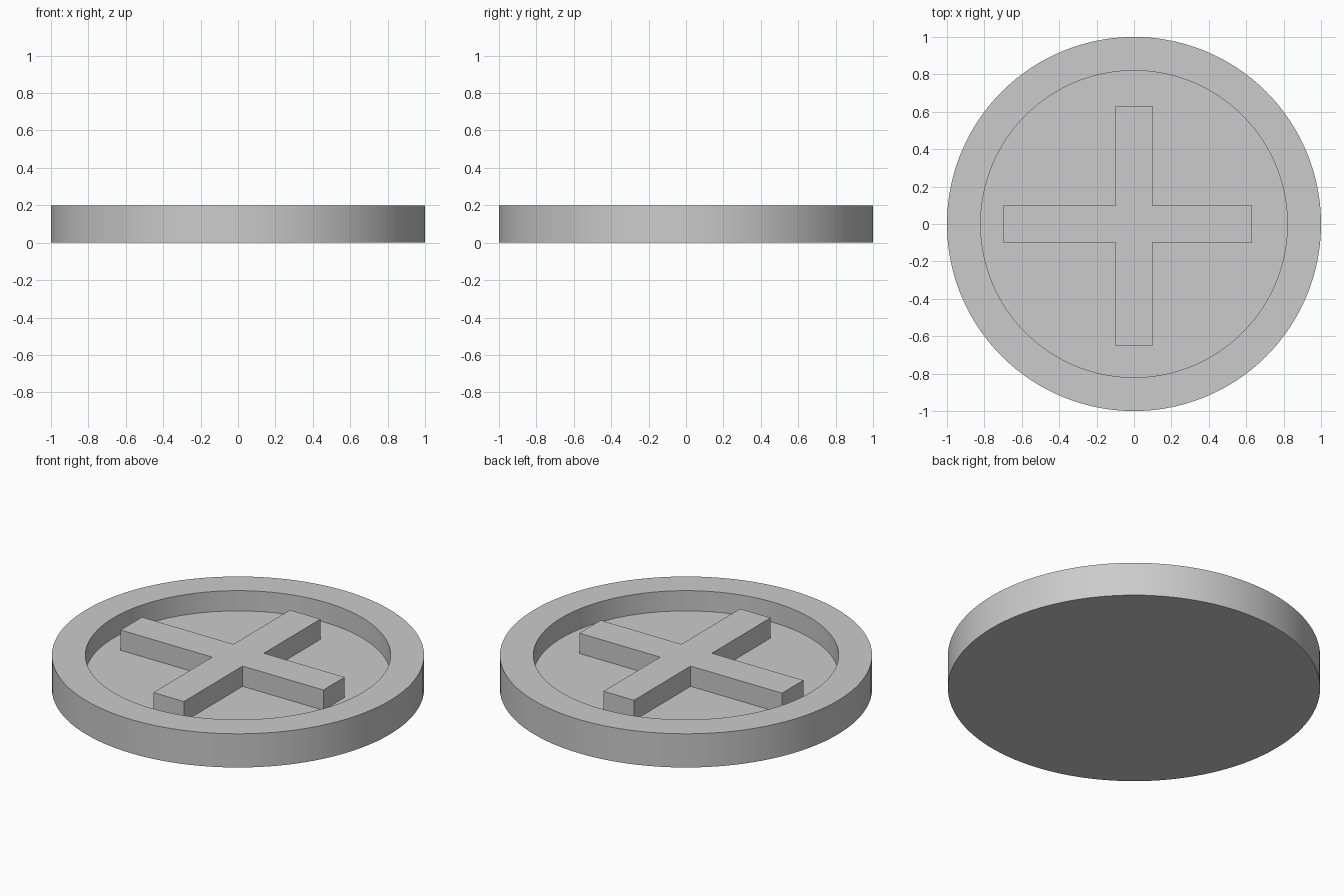
import bpy, bmesh, math

if "Cube" in bpy.data.objects:
    bpy.data.objects.remove(bpy.data.objects["Cube"])

grey = bpy.data.materials.new("plain grey")
grey.diffuse_color = (0.6, 0.6, 0.6, 1)
grey.use_nodes = True
grey.node_tree.nodes["Principled BSDF"].inputs["Base Color"].default_value = grey.diffuse_color

SEG, TOP, FLOOR = 128, 0.2, 0.08


def make_object(name, bm):
    bmesh.ops.recalc_face_normals(bm, faces=bm.faces)
    mesh = bpy.data.meshes.new(name)
    bm.to_mesh(mesh)
    bm.free()
    mesh.materials.append(grey)
    ob = bpy.data.objects.new(name, mesh)
    bpy.context.collection.objects.link(ob)
    return ob


# Dish: bottom, outer wall, flat rim, inner wall and recessed floor
bm = bmesh.new()
rings = []
for r, z in [(1, 0), (1, TOP), (0.82, TOP), (0.82, FLOOR)]:
    rings.append([bm.verts.new((r * math.cos(2 * math.pi * i / SEG),
                                r * math.sin(2 * math.pi * i / SEG), z))
                  for i in range(SEG)])
for a, b in zip(rings, rings[1:]):
    for i in range(SEG):
        j = (i + 1) % SEG
        bm.faces.new((a[i], a[j], b[j], b[i]))
bm.faces.new(rings[0])
bm.faces.new(rings[-1])
dish = make_object("round_dish", bm)
bpy.context.view_layer.objects.active = dish
dish.select_set(True)
bpy.ops.object.shade_smooth_by_angle(angle=math.radians(30))

# Raised cross, level with the rim, its arms slightly unequal
W, L, R, B, T = 0.1, -0.70, 0.63, -0.65, 0.63
outline = [(L, -W), (-W, -W), (-W, B), (W, B), (W, -W), (R, -W),
           (R, W), (W, W), (W, T), (-W, T), (-W, W), (L, W)]
bm = bmesh.new()
base = bm.faces.new([bm.verts.new((x, y, FLOOR)) for x, y in outline])
top = bmesh.ops.extrude_face_region(bm, geom=[base], use_keep_orig=True)
bmesh.ops.translate(bm, vec=(0, 0, TOP - FLOOR),
                    verts=[v for v in top["geom"] if isinstance(v, bmesh.types.BMVert)])
# drop the hidden underside resting on the floor
bmesh.ops.delete(bm, geom=[f for f in bm.faces
                           if all(v.co.z < FLOOR + 0.01 for v in f.verts)],
                 context='FACES_ONLY')
make_object("raised_cross", bm)
